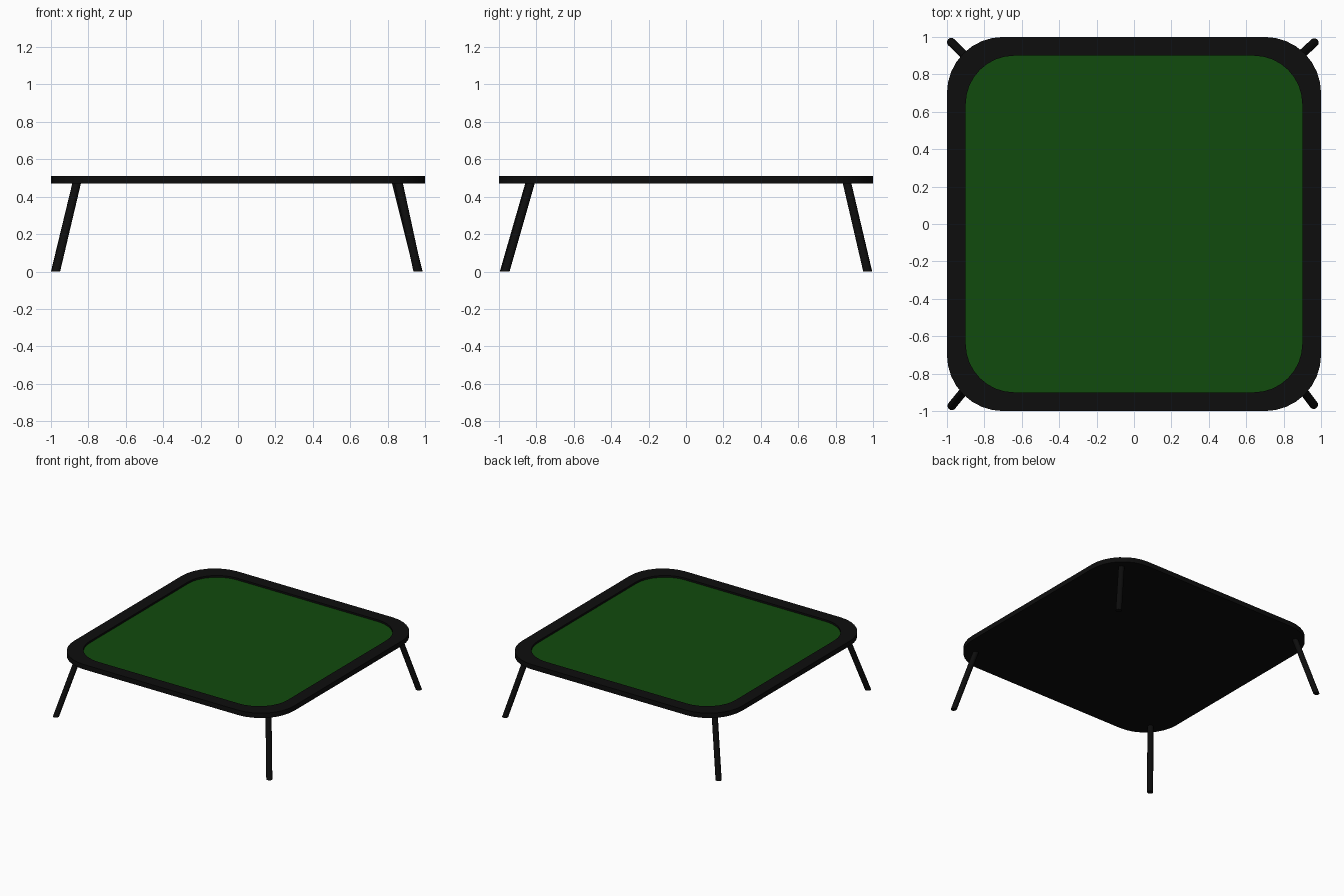
import bpy, bmesh
from math import cos, sin, pi

if "Cube" in bpy.data.objects:
    bpy.data.objects.remove(bpy.data.objects["Cube"])

SEGS = 8  # segments per rounded corner


def material(name, rgb):
    m = bpy.data.materials.new(name)
    m.diffuse_color = (*rgb, 1)
    m.use_nodes = True
    m.node_tree.nodes["Principled BSDF"].inputs["Base Color"].default_value = m.diffuse_color
    return m


black = material("black_frame", (0.004, 0.004, 0.004))
green = material("green_felt", (0.0056, 0.069, 0.004))


def rounded_square(half, radius, z):
    c = half - radius
    pts = []
    for q, (sx, sy) in enumerate([(1, 1), (-1, 1), (-1, -1), (1, -1)]):
        for i in range(SEGS + 1):
            a = (q + i / SEGS) * pi / 2
            pts.append((sx * c + radius * cos(a), sy * c + radius * sin(a), z))
    return pts


def loft(name, rings, mat, cap_start=False, cap_end=False):
    """Skin a list of equal-length rings, optionally capping the ends."""
    bm = bmesh.new()
    loops = [[bm.verts.new(p) for p in ring] for ring in rings]
    n = len(loops[0])
    for a, b in zip(loops, loops[1:]):
        for i in range(n):
            j = (i + 1) % n
            bm.faces.new((a[i], a[j], b[j], b[i]))
    if cap_start:
        bm.faces.new(loops[0][::-1])
    if cap_end:
        bm.faces.new(loops[-1])
    me = bpy.data.meshes.new(name)
    bm.to_mesh(me)
    bm.free()
    me.materials.append(mat)
    ob = bpy.data.objects.new(name, me)
    bpy.context.collection.objects.link(ob)
    bpy.context.view_layer.objects.active = ob
    ob.select_set(True)
    bpy.ops.object.shade_smooth_by_angle(angle=pi / 6)
    ob.select_set(False)
    return ob


# Table frame: closed underside, raised rim around a shallow recess
loft("table_frame", [
    rounded_square(1.0, 0.30, 0.47),
    rounded_square(1.0, 0.30, 0.51),
    rounded_square(0.9, 0.26, 0.51),
    rounded_square(0.9, 0.26, 0.495),
], black, cap_start=True)

# Green playing surface filling the recess
loft("felt_surface", [rounded_square(0.9, 0.26, 0.495)], green, cap_end=True)


def circle(x, y, z, r=0.023, n=16):
    return [(x + r * cos(2 * pi * i / n), y + r * sin(2 * pi * i / n), z) for i in range(n)]


# Splayed legs, cut level at the floor: (foot x, y), (top x, y)
legs = {
    "back_left_leg": ((-0.977, 0.972), (-0.862, 0.860)),
    "back_right_leg": ((0.964, 0.970), (0.845, 0.860)),
    "front_left_leg": ((-0.974, -0.972), (-0.862, -0.835)),
    "front_right_leg": ((0.961, -0.966), (0.858, -0.830)),
}
for name, (foot, top) in legs.items():
    loft(name, [circle(*foot, 0), circle(*top, 0.475)], black, cap_start=True, cap_end=True)
